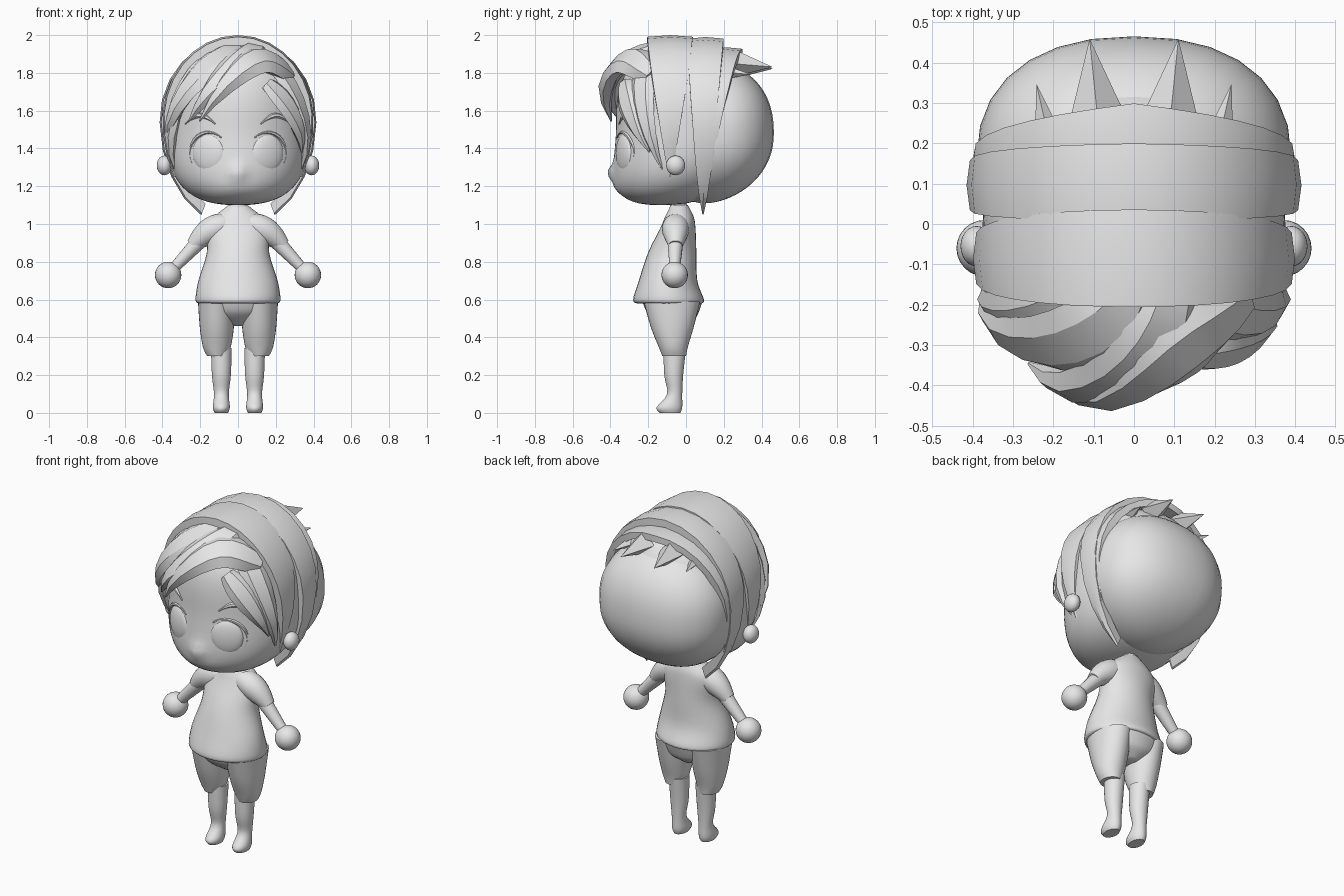
import bpy
from math import sin, cos, pi, tau, radians, sqrt, exp, copysign
from mathutils import Vector

cube = bpy.data.objects.get("Cube")
if cube:
    bpy.data.objects.remove(cube, do_unlink=True)

grey = bpy.data.materials.new("plain grey")
grey.use_nodes = True
grey.diffuse_color = (.8, .8, .8, 1)
grey.node_tree.nodes["Principled BSDF"].inputs["Base Color"].default_value = grey.diffuse_color


def finish(obj, angle=40):
    """Give the part its colour, outward normals and shading."""
    obj.data.materials.append(grey)
    bpy.ops.object.select_all(action="DESELECT")
    obj.select_set(True)
    bpy.context.view_layer.objects.active = obj
    bpy.ops.object.mode_set(mode="EDIT")
    bpy.ops.mesh.select_all(action="SELECT")
    bpy.ops.mesh.normals_make_consistent(inside=False)
    bpy.ops.object.mode_set(mode="OBJECT")
    bpy.ops.object.shade_smooth_by_angle(angle=radians(angle))


def skin(name, rings, angle=40):
    """Bridge equal rings of points and cap both ends."""
    count = len(rings[0])
    verts = [point for ring in rings for point in ring]
    faces = []
    for row in range(len(rings) - 1):
        for i in range(count):
            a, b = row * count + i, row * count + (i + 1) % count
            faces.append((a, b, b + count, a + count))
    faces += [tuple(range(count)), tuple(range(len(verts) - count, len(verts)))]
    mesh = bpy.data.meshes.new(name)
    mesh.from_pydata(verts, [], faces)
    obj = bpy.data.objects.new(name, mesh)
    bpy.context.collection.objects.link(obj)
    finish(obj, angle)


def mix(start, end, t):
    return start + (end - start) * t


def steps(count):
    return [i / count for i in range(count + 1)]


def oval(x, y, z, width, depth, power=2, sides=32):
    """Level rounded section; a higher power makes it squarer."""
    ring = []
    for i in range(sides):
        c, s = cos(tau * i / sides), sin(tau * i / sides)
        ring.append(Vector((x + width * copysign(abs(c) ** (2 / power), c),
                            y + depth * copysign(abs(s) ** (2 / power), s), z)))
    return ring


def egg(height, half_height, width, depth, y, lean, blunt, power, sides):
    """Rings of a blunt egg whose lower half leans along y."""
    rings = []
    for t in steps(32):
        v = -.998 * cos(pi * t)
        size = (1 - abs(v) ** blunt) ** (1.2 / blunt)
        shift = lean * min(v, 0) ** 2
        rings.append(oval(0, y + shift, height + half_height * v, width * size, depth * size, power, sides))
    return rings


def loft(name, x, rows):
    """Smooth stack of sections: height, half width, front and back."""
    rings = []
    last = len(rows) - 1
    for i in range(last):
        before, low, high, after = (rows[max(i - 1, 0)], rows[i], rows[i + 1], rows[min(i + 2, last)])
        for t in steps(4):
            if t == 1 and i < last - 1:
                continue
            ease = t * (1 - t) / 2
            z, width, front, back = [
                mix(q, r, t) + ease * ((r - p - 2 * (r - q)) * (1 - t) - (e - q - 2 * (r - q)) * t)
                for p, q, r, e in zip(before, low, high, after)]
            rings.append(oval(x, (front + back) / 2, z, width, (back - front) / 2))
    skin(name, rings)


def sweep(name, points, widths, thick, sides=6, angle=30):
    """Flattened tube along points, its flat side facing away from the head."""
    points = [Vector(p) for p in points]
    rings = []
    for i, (p, width) in enumerate(zip(points, widths)):
        along = (points[min(i + 1, len(points) - 1)] - points[max(i - 1, 0)]).normalized()
        side = along.cross(p - Vector((0, 0, 1.5))).normalized()
        out = side.cross(along)
        width = max(width, .004)
        rings.append([p + side * width * cos(tau * k / sides) + out * min(thick, width) * sin(tau * k / sides)
                      for k in range(sides)])
    skin(name, rings, angle)


def lock(name, start, end, bend, lift, width, thick):
    """Tapered lock between two (turn from front, elevation) directions, lifted off the head midway."""
    points, widths = [], []
    for t in steps(9):
        turn = radians(mix(start[0], end[0], t))
        rise = radians(mix(start[1], end[1], t) + bend * sin(pi * t))
        size = .98 + lift * sin(pi * mix(0, .8, t))
        points.append((size * .4 * sin(turn) * cos(rise), -size * .43 * cos(turn) * cos(rise),
                       1.5 + size * .47 * sin(rise)))
        widths.append(width * sin(pi * mix(.2, 1, t)))
    sweep(name, points, widths, thick)


def band(name, span, rise, reach, crown_y, tip_y, width):
    """Arch of hair over the head, narrowing to a hanging tip on each side."""
    rings = []
    for t in steps(20):
        u = 2 * t - 1
        a = radians(reach) * u
        x, z = span * sin(a), cos(a) * (rise if cos(a) > 0 else .57)
        y, half = mix(crown_y, tip_y, abs(u)), width * (1.05 - u * u)
        rings.append([(x * k, y + half * side, 1.55 + z * k)
                      for k, side in ((.98, -1), (1, 0), (.98, 1), (.88, 1), (.88, -1))])
    skin(name, rings, 25)


def ball(name, place, size, turn=0):
    bpy.ops.mesh.primitive_uv_sphere_add(segments=24, ring_count=16, radius=1, location=place,
                                         rotation=(0, 0, turn))
    bpy.context.object.name = name
    bpy.context.object.scale = size
    finish(bpy.context.object)


def face_y(x):
    return -.374 * sqrt(1 - (x / .375) ** 2)


# Head with a small nose and lips
head = egg(1.515, .415, .375, .37, 0, -.13, 3, 2, 64)
for ring in head:
    for p in ring:
        if p.y < 0:
            p.y -= .035 * exp(-(p.x / .04) ** 2 - ((p.z - 1.27) / .04) ** 2)
            p.y -= .012 * exp(-(p.x / .09) ** 2 - ((p.z - 1.19) / .04) ** 2)
skin("head", head)

# Back of the hair
skin("back_hair", egg(1.48, .37, .39, .305, .16, -.06, 2.3, 2.3, 28))

# Arched hair bands
band("front_hair_band", .4, .45, 122, -.085, -.085, .115)
band("middle_hair_band", .415, .44, 152, .105, .09, .09)
band("rear_hair_band", .405, .385, 135, .22, .1, .075)

# Fringe swept across the forehead
lock("main_fringe", (58, 38), (-29, 5), 22, .13, .1, .045)
lock("second_fringe", (35, 66), (-39, 5), 5, .1, .1, .045)
lock("third_fringe", (0, 68), (-68, -8), 8, .07, .1, .035)
lock("forehead_lock", (27, 32), (62, -15), 5, .02, .07, .03)

# Tousled tufts behind the crown
for x, y, z, size in ((-.22, .25, 1.8, .05), (-.1, .36, 1.83, .07), (.1, .36, 1.84, .07), (.22, .25, 1.8, .05)):
    bpy.ops.mesh.primitive_cone_add(vertices=4, radius1=size, depth=.2, location=(x, y, z),
                                    rotation=(radians(-95), 0, -x))
    bpy.context.object.name = "crown_tuft"
    finish(bpy.context.object, 20)

# Neck, shirt and hips
loft("neck", 0, [(1, .06, -.1, .02), (1.13, .045, -.08, 0)])
loft("shirt", 0, [(.58, .21, -.26, .085), (.6, .225, -.28, .095), (.7, .21, -.25, .06), (.85, .165, -.2, .055),
                  (.98, .17, -.135, .05), (1.04, .125, -.11, .04), (1.1, .05, -.08, .01)])
loft("shorts_hips", 0, [(.46, .04, -.11, 0), (.5, .14, -.17, .05), (.54, .19, -.21, .07), (.6, .21, -.235, .09)])

# Paired parts
for side, s in (("left", 1), ("right", -1)):
    ball(side + "_eye", (s * .155, -.325, 1.375), (.092, .032, .102), s * radians(24))
    ball(side + "_ear", (s * .39, -.055, 1.31), (.04, .05, .052))
    ball(side + "_hand", (s * .37, -.06, .73), (.07, .07, .07))

    # Eyebrow and upper eyelash follow the curve of the face
    brow = [(mix(.12, .28, t), 1.53 + .045 * sin(pi * t)) for t in steps(8)]
    lash = [(.155 + .1 * cos(a), 1.375 + .11 * sin(a)) for a in (mix(2.3, -.5, t) for t in steps(12))]
    for part, line, width in (("_eyebrow", brow, .014), ("_eyelash", lash, .01)):
        sweep(side + part, [(s * x, face_y(x), z) for x, z in line],
              [width * sin(pi * t) for t in steps(len(line) - 1)], .012)

    lock(side + "_temple_lock", (s * 37, 66), (s * 71, -28), 5, .02, .075, .03)

    # Sleeve rounding over the shoulder, then the arm
    sweep(side + "_sleeve", [(s * mix(.04, .24, t), -.055, .995 - .11 * t * t) for t in steps(10)],
          [mix(.055, .038, t) + .025 * sin(pi * t) for t in steps(10)], .1, 20, 50)
    sweep(side + "_arm", [(s * .18, -.055, .935), (s * .35, -.06, .755)], [.045, .027], .05, 16, 40)

    # Short leg of the trousers, then the bare leg with its foot
    loft(side + "_short_leg", s * .112, [(.3, .052, -.125, 0), (.35, .074, -.145, .01), (.45, .09, -.185, .04),
                                         (.59, .1, -.225, .075)])
    loft(side + "_leg_and_foot", s * .088, [(0, .035, -.14, -.03), (.03, .045, -.155, -.02), (.1, .039, -.1, -.02),
                                            (.2, .05, -.115, -.015), (.34, .055, -.12, 0)])
